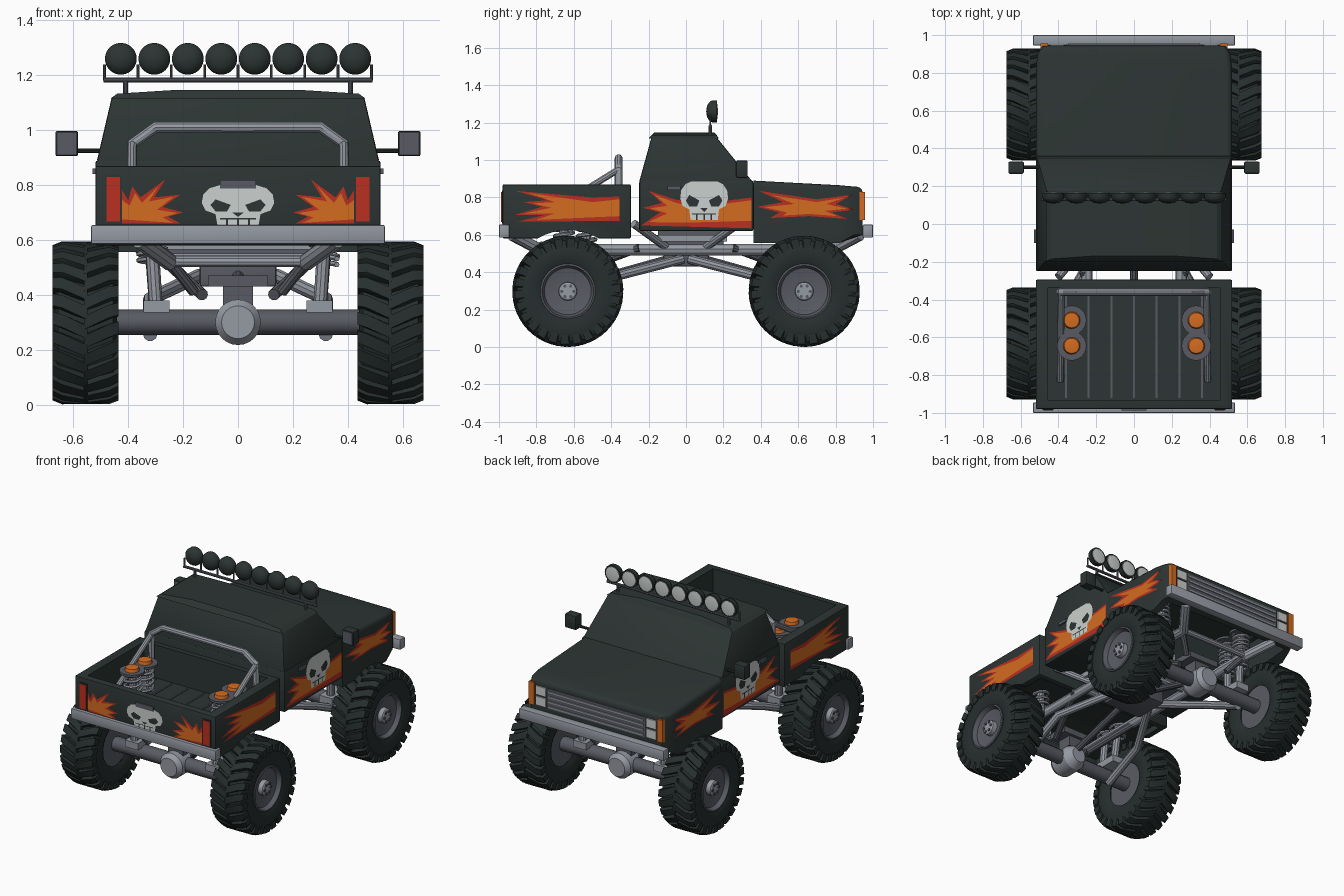
import bpy, bmesh, math
from mathutils import Vector

old = bpy.data.objects.get("Cube")
if old:
    bpy.data.objects.remove(old, do_unlink=True)


def material(name, *rgb):
    m = bpy.data.materials.new(name)
    m.use_nodes = True
    m.diffuse_color = (*rgb, 1)
    m.node_tree.nodes["Principled BSDF"].inputs["Base Color"].default_value = (*rgb, 1)
    return m


BODY = material("charcoal paint", .025, .035, .033)
TYRE = material("black rubber", .02, .028, .027)
STEEL = material("light steel", .30, .32, .36)
IRON = material("dark iron", .10, .105, .125)
ORANGE = material("flame orange", .66, .15, .015)
RED = material("flame red", .50, .03, .015)
BONE = material("bone white", .60, .63, .61)


def finish(name, bm, mat, recalc=True):
    if recalc:
        bmesh.ops.recalc_face_normals(bm, faces=bm.faces[:])
    me = bpy.data.meshes.new(name)
    bm.to_mesh(me)
    bm.free()
    me.materials.append(mat)
    ob = bpy.data.objects.new(name, me)
    bpy.context.collection.objects.link(ob)
    return ob


def add_hull(bm, pts):
    bmesh.ops.convex_hull(bm, input=[bm.verts.new(p) for p in pts])


def solid(name, pts, mat, bevel=0):
    bm = bmesh.new()
    add_hull(bm, pts)
    bmesh.ops.dissolve_limit(bm, angle_limit=.02, verts=bm.verts[:], edges=bm.edges[:])
    if bevel:
        bmesh.ops.bevel(bm, geom=bm.edges[:], offset=bevel, segments=2, affect='EDGES', profile=.5)
    return finish(name, bm, mat)


def box(name, x, y, z, mat, bevel=0):
    return solid(name, [(a, b, c) for a in x for b in y for c in z], mat, bevel)


def lathe(name, profile, mat, loc, axis, n=32, flip=1):
    """Spin (offset, radius) pairs round the given axis."""
    bm = bmesh.new()
    k = "XYZ".index(axis)
    rings = []
    for t, r in profile:
        ring = []
        for i in range(n):
            a = 2 * math.pi * i / n
            v = [0, 0, 0]
            v[k], v[(k + 1) % 3], v[(k + 2) % 3] = t * flip, r * math.cos(a), r * math.sin(a)
            ring.append(bm.verts.new(Vector(v) + Vector(loc)))
        rings.append(ring)
    for p, q in zip(rings, rings[1:]):
        for i in range(n):
            j = (i + 1) % n
            bm.faces.new((p[i], p[j], q[j], q[i]))
    bmesh.ops.remove_doubles(bm, verts=bm.verts[:], dist=1e-5)
    return finish(name, bm, mat)


def tube(name, pts, r, mat, res=3):
    cu = bpy.data.curves.new(name, 'CURVE')
    cu.dimensions, cu.bevel_depth, cu.bevel_resolution, cu.use_fill_caps = '3D', r, res, True
    sp = cu.splines.new('POLY')
    sp.points.add(len(pts) - 1)
    for p, co in zip(sp.points, pts):
        p.co = (*co, 1)
    tmp = bpy.data.objects.new(name + "_path", cu)
    bpy.context.collection.objects.link(tmp)
    me = bpy.data.meshes.new_from_object(tmp.evaluated_get(bpy.context.evaluated_depsgraph_get()))
    bpy.data.objects.remove(tmp, do_unlink=True)
    me.materials.clear()
    me.materials.append(mat)
    ob = bpy.data.objects.new(name, me)
    bpy.context.collection.objects.link(ob)
    return ob


def cut(ob, *cutters):
    for c in cutters:
        m = ob.modifiers.new("cut", 'BOOLEAN')
        m.operation, m.object, m.solver = 'DIFFERENCE', c, 'EXACT'
        bpy.context.view_layer.objects.active = ob
        bpy.ops.object.modifier_apply(modifier=m.name)
        bpy.data.objects.remove(c, do_unlink=True)


def decal(name, pts, place, out, mat):
    bm = bmesh.new()
    f = bm.faces.new([bm.verts.new(place(u, v)) for u, v in pts])
    f.normal_update()
    if f.normal.dot(Vector(out)) < 0:
        f.normal_flip()
    bmesh.ops.triangulate(bm, faces=[f])
    return finish(name, bm, mat, False)


def skull(name, at, out, u0, v0, w, h):
    """Skull painted from mirrored half outlines."""
    half = [(.5, 1), (.78, .92), (.96, .76), (1, .55), (.9, .36), (.62, .27), (.57, 0)]
    eye = [(.2, .5), (.62, .64), (.76, .5), (.62, .34), (.3, .34)]
    put = lambda lift: lambda u, v: at(u0 + u * w, v0 + v * h, lift)
    decal(name, half + [(-u, v) for u, v in half[::-1]], put(.005), out, BONE)
    for k in (-1, 1):
        decal(name + "_eye", [(k * u, v) for u, v in eye], put(.007), out, BODY)
    decal(name + "_nose", [(-.16, .31), (.16, .31), (0, .2)], put(.007), out, BODY)
    decal(name + "_mouth", [(-.5, .17), (.5, .17), (.5, .14), (-.5, .14)], put(.007), out, BODY)
    for c in (-.3, 0, .3):
        decal(name + "_tooth_gap", [(c - .03, 0), (c + .03, 0), (c + .03, .16), (c - .03, .16)],
              put(.007), out, BODY)


# Cargo bed with open top and wheel arches
bed = box("bed", (-.52, .52), (-.98, -.295), (.58, .87), BODY, .008)
arch = lambda y, r: lathe("arch_cutter", [(-.7, 0), (-.7, r), (.7, r), (.7, 0)], BODY, (0, y, .3), 'X', 48)
cut(bed, box("c", (-.455, .455), (-.935, -.34), (.65, 1), BODY),
    box("c", (-.48, .48), (-.94, -.33), (.5, .62), BODY), arch(-.63, .325))
for i in range(-3, 4):
    box("bed_floor_rib", (i * .12 - .005, i * .12 + .005), (-.92, -.35), (.648, .656), IRON)

# Cab
box("cab_lower", (-.52, .52), (-.25, .36), (.62, .89), BODY, .01)
solid("cab_upper", [(s * x, y, z) for s in (-1, 1) for x, y, z in
      ((.515, -.25, .885), (.515, .355, .885), (.46, -.185, 1.12), (.46, .165, 1.12))], BODY, .008)
solid("roof", [(s * x, y, z) for s in (-1, 1) for x, y, z in
      ((.465, -.2, 1.115), (.465, .175, 1.115), (.44, -.185, 1.133), (.44, .165, 1.133),
       (.22, -.17, 1.147), (.22, .15, 1.147))], BODY)

# Hood with tapered nose, hollow underneath
plan = [(.52, .36), (.52, .82), (.51, .9), (.485, .945)]
bm = bmesh.new()
base = bm.faces.new([bm.verts.new((x, y, .556 if y < .88 else .6)) for x, y in
                     plan + [(-x, y) for x, y in plan[::-1]]])
new = bmesh.ops.extrude_face_region(bm, geom=[base])["geom"]
top = [v for v in new if isinstance(v, bmesh.types.BMVert)]
for v in top:
    v.co.z = .89 - .035 * ((v.co.y - .36) / .58) ** 1.5
rim = [e for e in bm.edges if all(v in top for v in e.verts) and max(v.co.y for v in e.verts) > .4]
bmesh.ops.bevel(bm, geom=rim, offset=.03, segments=3, affect='EDGES', profile=.5)
hood = finish("hood", bm, BODY)
cut(hood, box("c", (-.47, .47), (.4, .9), (.5, .79), BODY), arch(.635, .336))

# Grille, headlights and turn signals
box("grille_panel", (-.36, .36), (.94, .949), (.68, .815), IRON)
for i in range(4):
    z = .695 + i * .033
    box("grille_bar", (-.35, .35), (.94, .955), (z - .005, z + .005), STEEL)
for s in (-1, 1):
    for z in (.685, .755):
        box("headlight", (s * .37, s * .445), (.94, .953), (z, z + .058), BONE)
    box("turn_signal", (s * .455, s * .495), (.92, .956), (.68, .83), ORANGE)

# Bumpers
for y in (-1, .945):
    box("bumper", (-.535, .535), (y, y + .055), (.585, .655), STEEL, .006)

# Roof light bar
tube("light_bar", [(-.49, .13, 1.183), (.49, .13, 1.183)], .009, IRON)
for i in range(9):
    tube("lamp_bracket", [((i - 4) * .1215, .13, 1.18), ((i - 4) * .1215, .13, 1.24)], .005, IRON)
for i in range(8):
    at = ((i - 3.5) * .122, .13, 1.26)
    lathe("lamp_shell", [(-.022, 0), (-.018, .03), (-.005, .05), (.008, .058), (.035, .058), (.035, .048)],
          BODY, at, 'Y', 24)
    lathe("lamp_lens", [(.03, .052), (.036, .048), (.042, 0)], BONE, at, 'Y', 24)

# Tail markings
rear = lambda u, v, lift: (u, -.98 - lift, v)
skull("tail_skull", rear, (0, -1, 0), 0, .655, .132, .145)
box("tail_handle", (-.065, .065), (-.988, -.975), (.787, .818), IRON)
tail_red = [(.422, .66), (.422, .78), (.4, .745), (.385, .795), (.355, .755), (.265, .82), (.305, .755),
            (.21, .765), (.275, .72), (.2, .7), (.255, .685), (.21, .66)]
tail_orange = [(.422, .675), (.422, .745), (.395, .725), (.375, .77), (.35, .735), (.29, .795),
               (.325, .74), (.235, .757), (.295, .71), (.22, .698), (.275, .682), (.235, .662)]
# Side flames as (y, z) outlines
flames = {
    "bed_flame": ([(-.355, .675), (-.355, .805), (-.5, .8), (-.62, .81), (-.91, .835), (-.74, .785), (-.87, .775),
                   (-.77, .75), (-.92, .705), (-.76, .705), (-.9, .67)],
                  [(-.355, .7), (-.355, .79), (-.5, .775), (-.64, .795), (-.84, .823), (-.7, .775), (-.82, .768),
                   (-.72, .745), (-.87, .713), (-.7, .715), (-.8, .68)]),
    "cab_flame": ([(.35, .635), (.35, .8), (.2, .78), (.1, .76), (-.06, .79), (-.2, .835), (-.13, .77),
                   (-.23, .745), (-.14, .72), (-.24, .65)],
                  [(.35, .675), (.35, .785), (.2, .765), (.1, .74), (-.05, .77), (-.17, .815), (-.1, .755),
                   (-.19, .742), (-.1, .715), (-.2, .668), (0, .665)]),
    "hood_flame": ([(.38, .75), (.5, .72), (.45, .69), (.66, .7), (.86, .685), (.78, .72), (.9, .735),
                    (.8, .765), (.89, .815), (.7, .79), (.39, .835), (.52, .775)],
                   [(.42, .748), (.54, .72), (.52, .703), (.66, .712), (.81, .7), (.74, .728), (.86, .74),
                    (.75, .765), (.85, .8), (.7, .775), (.46, .812), (.58, .765)])}

for s in (-1, 1):
    box("tail_light", (s * .425, s * .485), (-.984, -.97), (.66, .838), BODY)
    box("tail_lens", (s * .43, s * .48), (-.988, -.97), (.668, .83), RED)
    for pts, lift, mat in ((tail_red, .003, RED), (tail_orange, .005, ORANGE)):
        decal("tail_flame", [(s * u, v) for u, v in pts], lambda u, v: rear(u, v, lift), (0, -1, 0), mat)
    side = lambda u, v, lift: (s * (.52 + lift), u, v)
    for name, layers in flames.items():
        for pts, lift, mat in zip(layers, (.002, .004), (RED, ORANGE)):
            decal(name, pts, lambda u, v: side(u, v, lift), (s, 0, 0), mat)
    skull("door_skull", side, (s, 0, 0), .097, .68, .128, .208)
    box("door_handle", (s * .51, s * .53), (-.1, -.03), (.84, .86), IRON)

    # Mirrors and light bar posts
    tube("mirror_arm", [(s * .5, .3, .925), (s * .6, .3, .925)], .009, BODY)
    box("mirror_shell", (s * .583, s * .665), (.268, .33), (.905, .997), BODY, .006)
    box("mirror_glass", (s * .59, s * .658), (.264, .27), (.912, .99), IRON)
    tube("light_bar_post", [(s * .41, .13, 1.12), (s * .41, .13, 1.185)], .009, IRON)

    # Roll bar leg and rear brace
    tube("roll_bar_leg", [(0, -.36, 1.01), (s * .3, -.36, 1.01), (s * .385, -.36, .95), (s * .39, -.36, .65)], .021, STEEL)
    tube("roll_bar_brace", [(s * .385, -.36, .95), (s * .39, -.83, .66)], .018, STEEL)

    # Frame rails and braces
    tube("frame_rail", [(s * .36, -.93, .6), (s * .25, -.78, .52), (s * .25, .78, .52), (s * .36, .93, .6)], .032, STEEL)
    for e in (-1, 1):
        tube("body_brace", [(s * .4, e * .28, .66), (s * .25, e * .1, .53)], .022, STEEL)
        tube("frame_crossbar", [(-.25, e * .78, .52), (.25, e * .78, .52)], .02, STEEL)
        tube("lower_link", [(s * .32, e * .63, .255), (s * .32, e * .35, .385), (s * .14, e * .02, .47)], .026, STEEL)
        tube("upper_link", [(s * .13, e * .6, .4), (s * .27, e * .25, .53)], .022, IRON)
        tube("bracing_link", [(s * .16, e * .7, .41), (s * .27, e * .78, .55)], .02, IRON)
        box("axle_mount", (s * .25, s * .345), (e * .5, e * .7), (.335, .38), STEEL)

        # Paired coil shocks
        for lo, hi in ((.55, .51), (.66, .645)):
            a, b = Vector((s * .3, e * lo, .37)), Vector((s * .33, e * hi, .83 if e < 0 else .77))
            tube("shock_rod", [a, b], .025, STEEL)
            coil = []
            for i in range(97):
                t = i * math.pi / 6
                coil.append(a.lerp(b, .35 + .62 * i / 96) + Vector((.05 * math.cos(t), .05 * math.sin(t), 0)))
            tube("shock_coil", coil, .01, STEEL, 1)
            lathe("shock_collar", [(-.015, 0), (-.015, .078), (0, .078), (0, 0)], IRON, b, 'Z', 24)
            lathe("shock_cap", [(0, .045), (.02, .04), (.025, 0)], ORANGE, b, 'Z', 20)

        # Wheel: tyre, chevron lugs, rim, hub and bolts
        c = Vector((s * .555, e * .632, .298))
        lathe("tyre", [(-.1, .14), (-.115, .17), (-.115, .24), (-.1, .272), (.1, .272), (.115, .24),
                       (.115, .17), (.1, .14)], TYRE, c, 'X', 48, s)
        bm = bmesh.new()
        pitch = 2 * math.pi / 26
        for i in range(26):
            for h in (-1, 1):
                pts = []
                for x, turn, lo, hi in ((-.006, 0, .262, .297), (.085, .6, .262, .297), (.12, .75, .235, .283)):
                    for w in (-.33, .33):
                        g = pitch * (i + turn + w + (.5 if h > 0 else 0))
                        pts += [c + Vector((h * x, r * math.sin(g), r * math.cos(g))) for r in (lo, hi)]
                add_hull(bm, pts)
        finish("tyre_lugs", bm, TYRE)
        lathe("rim", [(-.09, 0), (-.09, .147), (.11, .147), (.113, .138), (.085, .125), (.07, .06), (.07, 0)],
              IRON, c, 'X', 40, s)
        lathe("hub", [(.06, .05), (.1, .048), (.105, .04), (.105, 0)], STEEL, c, 'X', 24, s)
        for i in range(6):
            g = i * math.pi / 3
            lathe("hub_bolt", [(.1, .009), (.111, .009), (.111, 0)], IRON,
                  c + Vector((0, .032 * math.cos(g), .032 * math.sin(g))), 'X', 6, s)

# Axles, differentials, drive shafts and gearbox
for e in (-1, 1):
    tube("axle", [(-.46, e * .632, .3), (.46, e * .632, .3)], .046, IRON, 4)
    lathe("differential", [(-.1, 0), (-.1, .06), (-.07, .083), (.05, .083), (.1, .05), (.1, 0)],
          STEEL, (0, e * .632, .3), 'Y', 24, -e)
    tube("drive_shaft", [(0, e * .6, .33), (0, e * .1, .47)], .022, IRON)
    box("axle_bracket", (-.055, .055), (e * .56, e * .66), (.36, .43), IRON)
    box("axle_truss", (-.11, .11), (e * .54, e * .68), (.43, .47), IRON)
    tube("mid_crossbar", [(-.25, e * .2, .53), (.25, e * .2, .53)], .022, STEEL)
box("gearbox", (-.14, .14), (-.12, .12), (.43, .53), IRON, .01)
box("skid_plate", (-.3, .3), (-.16, .22), (.565, .6), STEEL)
box("body_mount", (-.26, .26), (-.15, .2), (.53, .625), IRON)

# Smooth round parts, keep edges crisp
bpy.ops.object.select_all(action='DESELECT')
for ob in bpy.context.collection.objects:
    if ob.type == 'MESH':
        ob.select_set(True)
        bpy.context.view_layer.objects.active = ob
bpy.ops.object.shade_smooth_by_angle(angle=math.radians(32))
